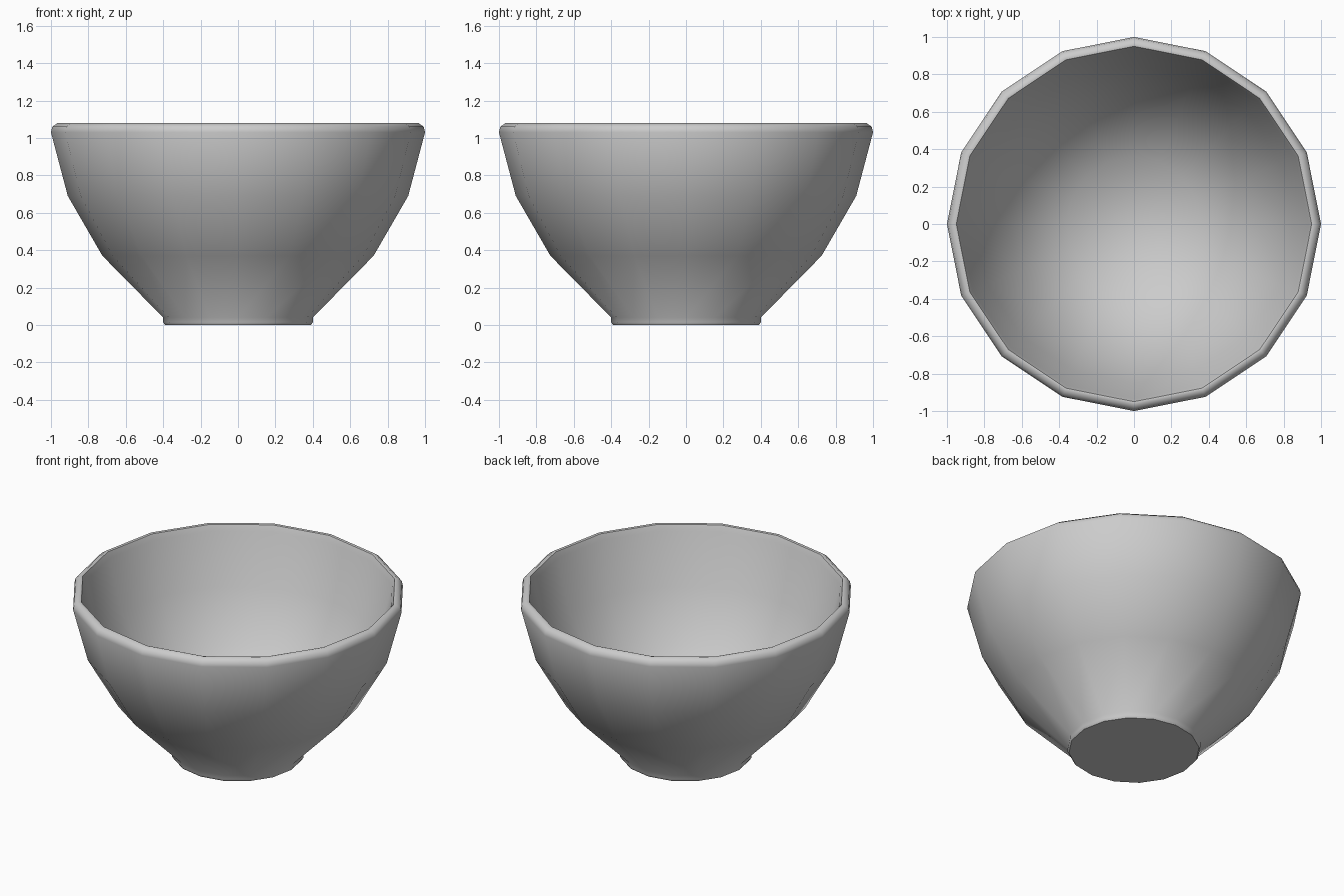
import bpy, bmesh, math

if "Cube" in bpy.data.objects:
    bpy.data.objects.remove(bpy.data.objects["Cube"])

SIDES = 16

# Cross-section (radius, height): foot, outer wall, rounded rim, inner wall, floor
profile = [
    (0.39, 0.0), (0.40, 0.015), (0.40, 0.04),
    (0.725, 0.37), (0.91, 0.69), (1.0, 1.03),
    (0.993, 1.06), (0.965, 1.08), (0.95, 1.077), (0.935, 1.04),
    (0.85, 0.71), (0.67, 0.405), (0.36, 0.08),
]

bm = bmesh.new()
rings = []
for r, z in profile:
    rings.append([bm.verts.new((r * math.cos(i * math.tau / SIDES),
                                r * math.sin(i * math.tau / SIDES), z))
                  for i in range(SIDES)])

# Walls between neighbouring rings
for a, b in zip(rings, rings[1:]):
    for i in range(SIDES):
        j = (i + 1) % SIDES
        bm.faces.new((a[i], a[j], b[j], b[i]))

# Underside and inner floor
bm.faces.new(rings[0][::-1])
bm.faces.new(rings[-1])
bmesh.ops.recalc_face_normals(bm, faces=bm.faces)

mesh = bpy.data.meshes.new("bowl")
bm.to_mesh(mesh)
bm.free()
bowl = bpy.data.objects.new("bowl", mesh)
bpy.context.collection.objects.link(bowl)

# Smooth shading with a crisp foot edge
bpy.context.view_layer.objects.active = bowl
bowl.select_set(True)
bpy.ops.object.shade_smooth_by_angle(angle=math.radians(50))
